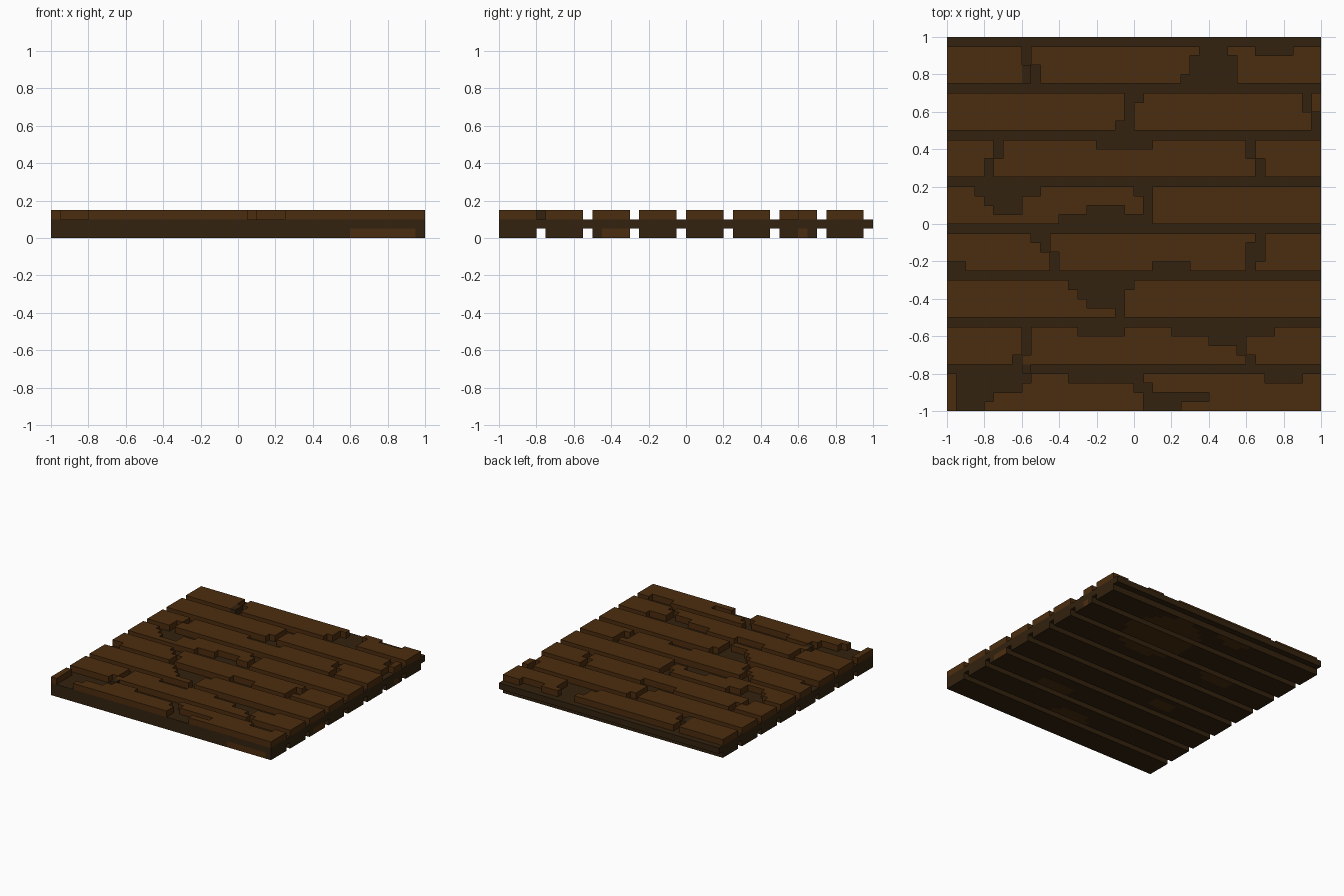
import bpy, bmesh, math

cube = bpy.data.objects.get("Cube")
if cube:
    bpy.data.objects.remove(cube, do_unlink=True)

U = 0.05          # cell size
N = 40            # cells per side


def material(name, rgb):
    m = bpy.data.materials.new(name)
    m.use_nodes = True
    m.diffuse_color = (*rgb, 1)
    b = m.node_tree.nodes["Principled BSDF"]
    b.inputs["Base Color"].default_value = (*rgb, 1)
    b.inputs["Roughness"].default_value = 0.9
    return m


LIGHT = material("warm brown wood", (0.071, 0.0255, 0.0045))
DARK = material("dark brown wood", (0.033, 0.0160, 0.0048))


def build(name, cells, z0, z1, mats, rule=None):
    """Extrude a set of grid cells (column, row from -y) between two heights."""
    bm = bmesh.new()

    def face(pts):
        f = bm.faces.new([bm.verts.new(p) for p in pts])
        if rule:
            c = f.calc_center_median()
            f.normal_update()
            f.material_index = rule(c, f.normal)

    for c, r in cells:
        x0, y0 = -1 + c * U, -1 + r * U
        x1, y1 = x0 + U, y0 + U
        ring = [(x0, y0), (x1, y0), (x1, y1), (x0, y1)]
        face([(x, y, z1) for x, y in ring])
        face([(x, y, z0) for x, y in reversed(ring)])
        for i, (dc, dr) in enumerate([(0, -1), (1, 0), (0, 1), (-1, 0)]):
            if (c + dc, r + dr) not in cells:
                a, b = ring[i], ring[(i + 1) % 4]
                face([(*a, z0), (*b, z0), (*b, z1), (*a, z1)])
    bmesh.ops.remove_doubles(bm, verts=bm.verts, dist=0.0005)
    bmesh.ops.dissolve_limit(bm, angle_limit=0.01, verts=bm.verts,
                             edges=bm.edges, delimit={'MATERIAL'})
    me = bpy.data.meshes.new(name)
    bm.to_mesh(me)
    bm.free()
    for m in mats:
        me.materials.append(m)
    ob = bpy.data.objects.new(name, me)
    bpy.context.collection.objects.link(ob)
    return ob


def block(c0, c1, r0, r1):
    return {(c, r) for c in range(c0, c1) for r in range(r0, r1)}


# Broken gaps in each plank row, back row first.
# Each row has four lines (back to front) of (start, end) columns missing.
GAPS = [
    [[(8, 9), (27, 30), (33, 37)], [(8, 9), (26, 31)], [(8, 10), (26, 31)], [(8, 10), (25, 31)]],
    [[(19, 21), (38, 39)], [(19, 20), (38, 39)], [(19, 20), (39, 40)], [(18, 20), (39, 40)]],
    [[(5, 6), (16, 22), (32, 33)], [(5, 6), (32, 33)], [(4, 5), (33, 34)], [(4, 5), (33, 34)]],
    [[(3, 10), (20, 22)], [(4, 8), (21, 22)], [(5, 8), (15, 19), (21, 22)], [(12, 22)]],
    [[(9, 11), (33, 34)], [(10, 11), (32, 34)], [(11, 12), (32, 34)], [(0, 2), (11, 12), (22, 26), (32, 33)]],
    [[(13, 20)], [(14, 19)], [(15, 19)], [(18, 19)]],
    [[(8, 9), (14, 19), (24, 35)], [(8, 9), (28, 32)], [(8, 9), (31, 32)], [(7, 8), (32, 33)]],
    [[(1, 9), (13, 21), (34, 38)], [(1, 8), (20, 22)], [(1, 5), (21, 28)], [(1, 4), (21, 25)]],
]

# Pale worn patches under the floor: x, y, radius x, radius y
PATCHES = [(0.28, 0.64, 0.30, 0.30), (0.39, -0.45, 0.16, 0.07), (-0.46, 0.41, 0.15, 0.08),
           (0.03, -0.73, 0.18, 0.07), (-0.21, 0.92, 0.15, 0.05), (-0.4, -0.15, 0.12, 0.06)]


def worn(c, n):
    if n.z < -0.5:
        return int(any(math.hypot((c.x - x) / rx, (c.y - y) / ry) < 1
                       for x, y, rx, ry in PATCHES))
    if n.y < -0.5 and c.y < -0.99:
        return int(0.6 < c.x < 0.95)
    if n.x > 0.5 and c.x > 0.99:
        return int(-0.45 < c.y < -0.3 or 0.6 < c.y < 0.65)
    return 0


# Middle slab that shows in every groove and gap
build("core_slab", block(0, N, 0, N), U, 2 * U, [DARK])

# Top planks with ragged gaps, and unbroken planks below them
for i, lines in enumerate(GAPS):
    base = 35 - 5 * i
    cells = block(0, N, base, base + 4)
    for k, gaps in enumerate(lines):
        for a, b in gaps:
            cells -= block(a, b, base + 3 - k, base + 4 - k)
    build(f"top_plank_row_{i + 1}", cells, 2 * U, 3 * U, [LIGHT])
    build(f"bottom_plank_{i + 1}", block(0, N, base, base + 4), 0, U, [DARK, LIGHT], worn)

# Small dark splinters left standing in the gaps
build("back_splinter", block(8, 9, 35, 37), 2 * U, 3 * U, [DARK])
build("front_splinter", block(8, 9, 4, 5), 2 * U, 3 * U, [DARK])
